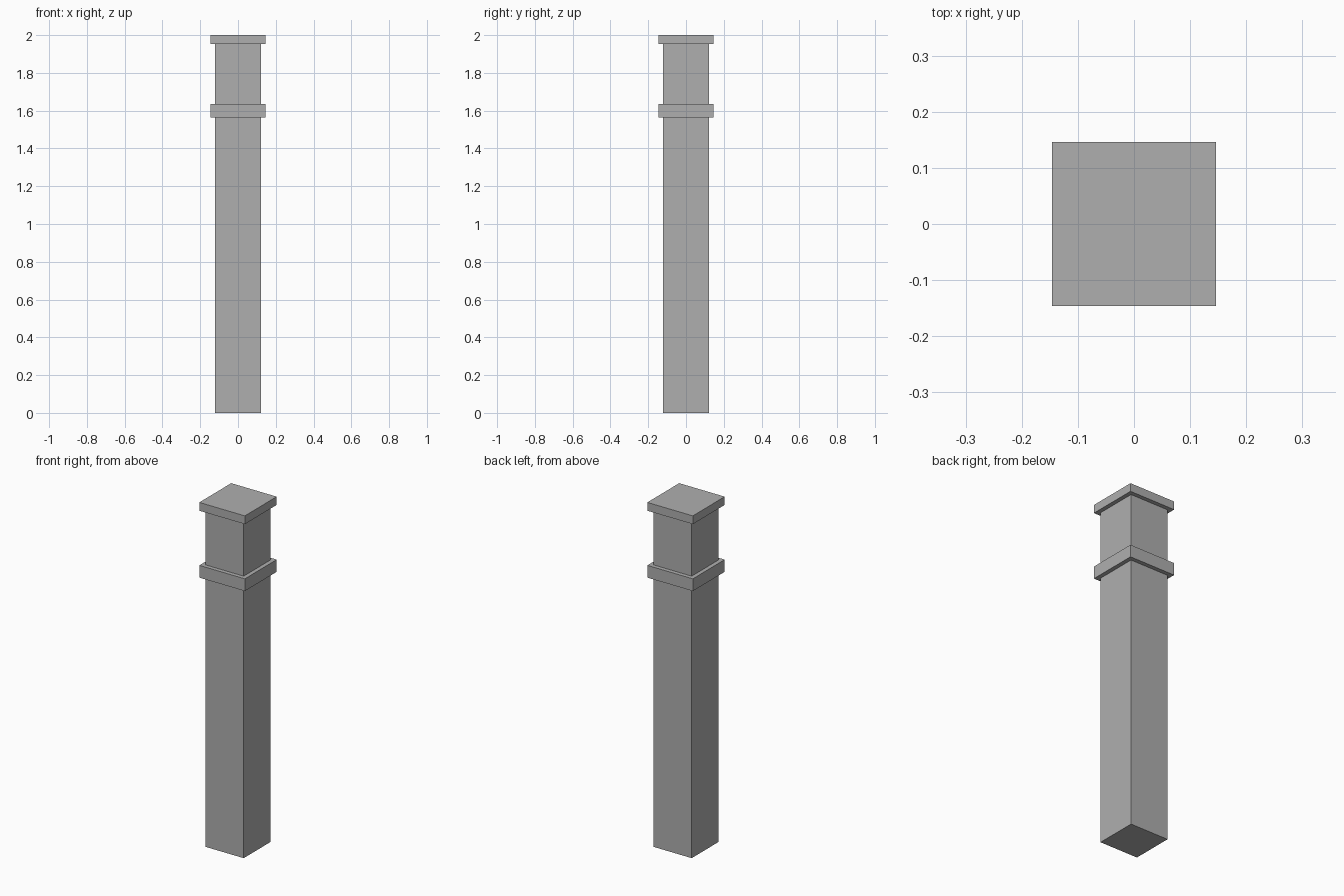
import bpy
import bmesh
from mathutils import Matrix

if "Cube" in bpy.data.objects:
    bpy.data.objects.remove(bpy.data.objects["Cube"])

# Dark grey finish shared by all parts
grey = bpy.data.materials.new("dark_grey")
grey.diffuse_color = (0.43, 0.43, 0.43, 1)
grey.use_nodes = True
grey.node_tree.nodes["Principled BSDF"].inputs["Base Color"].default_value = grey.diffuse_color


def square_block(name, half, z0, z1):
    """Square box centred on the z axis, spanning z0 to z1."""
    bm = bmesh.new()
    size = Matrix.Diagonal((2 * half, 2 * half, z1 - z0, 1))
    bmesh.ops.create_cube(bm, size=1, matrix=Matrix.Translation((0, 0, (z0 + z1) / 2)) @ size)
    mesh = bpy.data.meshes.new(name)
    bm.to_mesh(mesh)
    bm.free()
    mesh.materials.append(grey)
    obj = bpy.data.objects.new(name, mesh)
    bpy.context.collection.objects.link(obj)
    return obj


SHAFT_HALF = 0.122
TRIM_HALF = 0.146

# Main post, running up into the cap
square_block("shaft", SHAFT_HALF, 0.0, 1.965)

# Raised band around the upper post
square_block("collar", TRIM_HALF, 1.564, 1.635)

# Flat cap on top
square_block("cap", TRIM_HALF, 1.952, 2.0)
